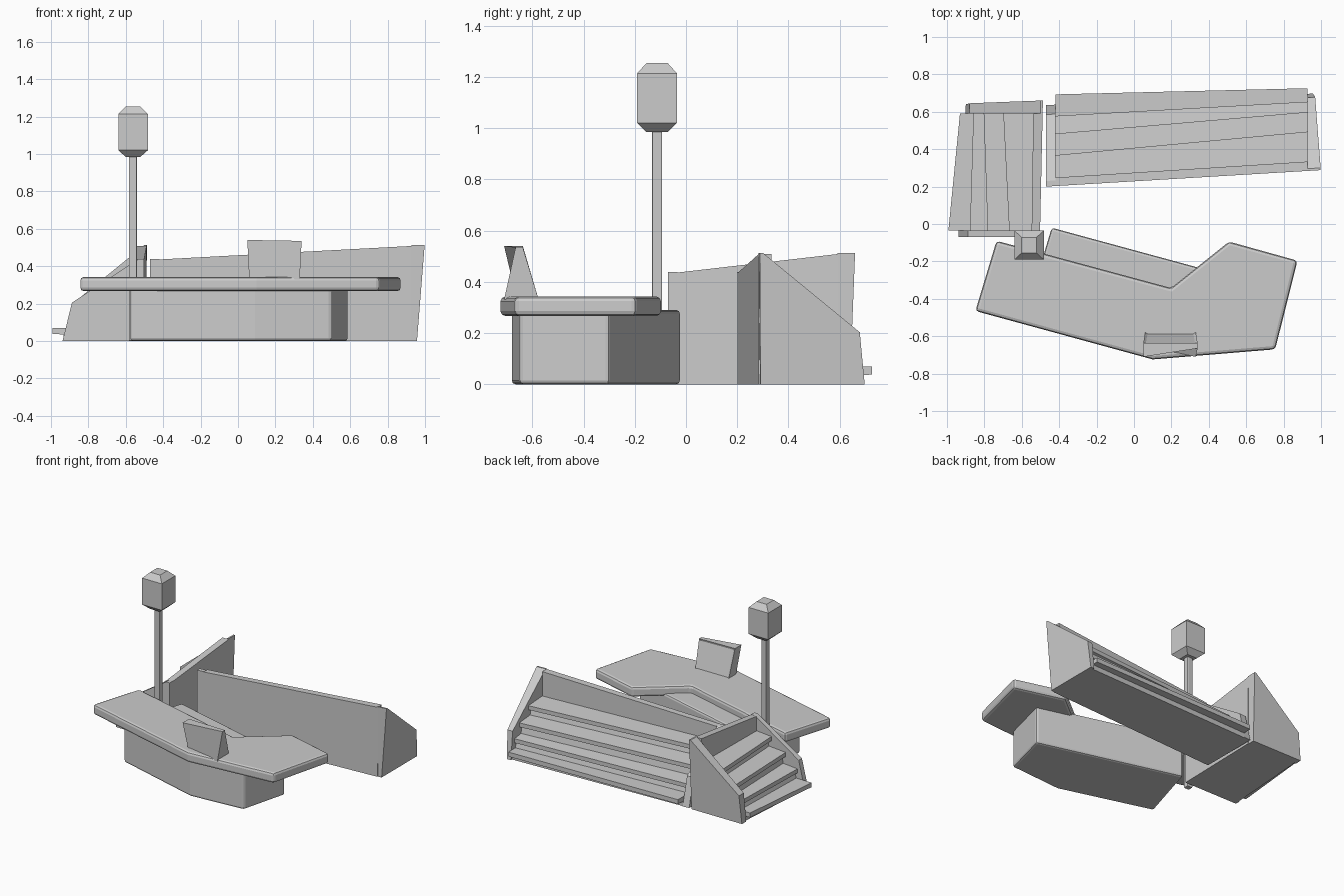
import bpy, bmesh
from mathutils import Vector

if "Cube" in bpy.data.objects:
    bpy.data.objects.remove(bpy.data.objects["Cube"])


def finish(name, bm, bevel=0.0):
    bmesh.ops.recalc_face_normals(bm, faces=bm.faces)
    me = bpy.data.meshes.new(name)
    bm.to_mesh(me)
    bm.free()
    ob = bpy.data.objects.new(name, me)
    bpy.context.collection.objects.link(ob)
    if bevel:
        m = ob.modifiers.new("bevel", 'BEVEL')
        m.width = bevel
        m.segments = 2
    return ob


def loft(bm, *rings):
    """Closed solid through matching rings of points."""
    vs = [[bm.verts.new(p) for p in r] for r in rings]
    n = len(vs[0])
    bm.faces.new(vs[0][::-1])
    bm.faces.new(vs[-1])
    for a, b in zip(vs, vs[1:]):
        for i in range(n):
            bm.faces.new((a[i], a[(i + 1) % n], b[(i + 1) % n], b[i]))


def slab(name, pts, z0, z1, bevel):
    bm = bmesh.new()
    loft(bm, [(x, y, z0) for x, y in pts], [(x, y, z1) for x, y in pts])
    return finish(name, bm, bevel)


def stack(name, cx, cy, levels, bevel=0.0):
    """Square-section column through (z, half x, half y) levels."""
    bm = bmesh.new()
    loft(bm, *[[(cx + sx * hx, cy + sy * hy, z)
                for sx, sy in ((-1, -1), (1, -1), (1, 1), (-1, 1))]
               for z, hx, hy in levels])
    return finish(name, bm, bevel)


# Counter body and worktop
slab("counter_base", [(-0.58, -0.49), (0.09, -0.68), (0.50, -0.65),
                      (0.59, -0.30), (-0.44, -0.02)], 0.0, 0.29, 0.015)
slab("counter_top", [(-0.735, -0.09), (-0.848, -0.465), (0.10, -0.724),
                     (0.755, -0.67), (0.874, -0.196), (0.508, -0.094),
                     (0.198, -0.342)], 0.267, 0.342, 0.018)

# Register: twisted wedge with an inset screen facing the back
bm = bmesh.new()
loft(bm,
     [(0.06, -0.66, 0.33), (0.33, -0.71, 0.33), (0.33, -0.575, 0.33), (0.06, -0.575, 0.33)],
     [(0.05, -0.71, 0.54), (0.34, -0.665, 0.535), (0.34, -0.637, 0.535), (0.05, -0.637, 0.54)])
bmesh.ops.recalc_face_normals(bm, faces=bm.faces)
bm.normal_update()
screen = max(bm.faces, key=lambda f: f.normal.y)
bmesh.ops.inset_individual(bm, faces=[screen], thickness=0.018, depth=-0.008)
finish("register", bm)

# Lane light on its pole
stack("light_pole", -0.562, -0.113, [(0.0, 0.021, 0.02), (1.0, 0.021, 0.02)], 0.005)
stack("lane_light", -0.561, -0.113, [(0.985, 0.04, 0.042), (1.02, 0.079, 0.078),
                                     (1.213, 0.079, 0.078), (1.253, 0.04, 0.042)])


# Stepped display shelves: u runs along the unit, v is depth from its back
def shelf_unit(name, place, u_in0, u_in1):
    def body(top, w, s1, s2, s3, lip, front):
        return [(0, 0), (0, top), (w, top), (w, 0.33),
                (s1, 0.32), (s1, 0.29), (s1 - 0.03, 0.285),
                (s1 - 0.02, 0.245), (s2, 0.235), (s2, 0.205), (s2 - 0.03, 0.20),
                (s2 - 0.02, 0.15), (s3, 0.14), (s3, 0.11), (s3 - 0.02, 0.105),
                (s3 - 0.01, 0.07), (lip, 0.07), (lip, 0.038), (front, 0.035), (front, 0)]
    lo = body(0.436, 0.045, 0.165, 0.28, 0.375, 0.49, 0.43)
    hi = body(0.508, 0.05, 0.21, 0.315, 0.37, 0.442, 0.40)
    bm = bmesh.new()
    loft(bm, [place(u_in0, v, z) for v, z in lo], [place(u_in1, v, z) for v, z in hi])
    finish(name + "_shelves", bm)

    # End panels, the far one leaning outward at the top
    near = [(0, 0), (0, 0.438), (0.03, 0.438), (0.385, 0.205), (0.435, 0)]
    far = [(0.005, 0), (0, 0.513), (0.012, 0.513), (0.392, 0.203), (0.412, 0)]
    far_u = [0.972, 1.0, 1.0, 0.98, 0.972]
    for label, prof, us, u_in in (("near", near, [0.0] * 5, u_in0),
                                  ("far", far, far_u, u_in1)):
        bm = bmesh.new()
        loft(bm, [place(u, v, z) for u, (v, z) in zip(us, prof)],
             [place(u_in, v, z) for v, z in prof])
        finish(name + "_" + label + "_end", bm)


shelf_unit("long_unit",
           lambda u, v, z: Vector((-0.47 + 1.468 * u, 0.20 + 0.088 * u + v, z)), 0.034, 0.952)
shelf_unit("short_unit",
           lambda u, v, z: Vector((-0.503 + 0.016 * u - v, -0.07 + 0.73 * u, z)), 0.05, 0.905)
